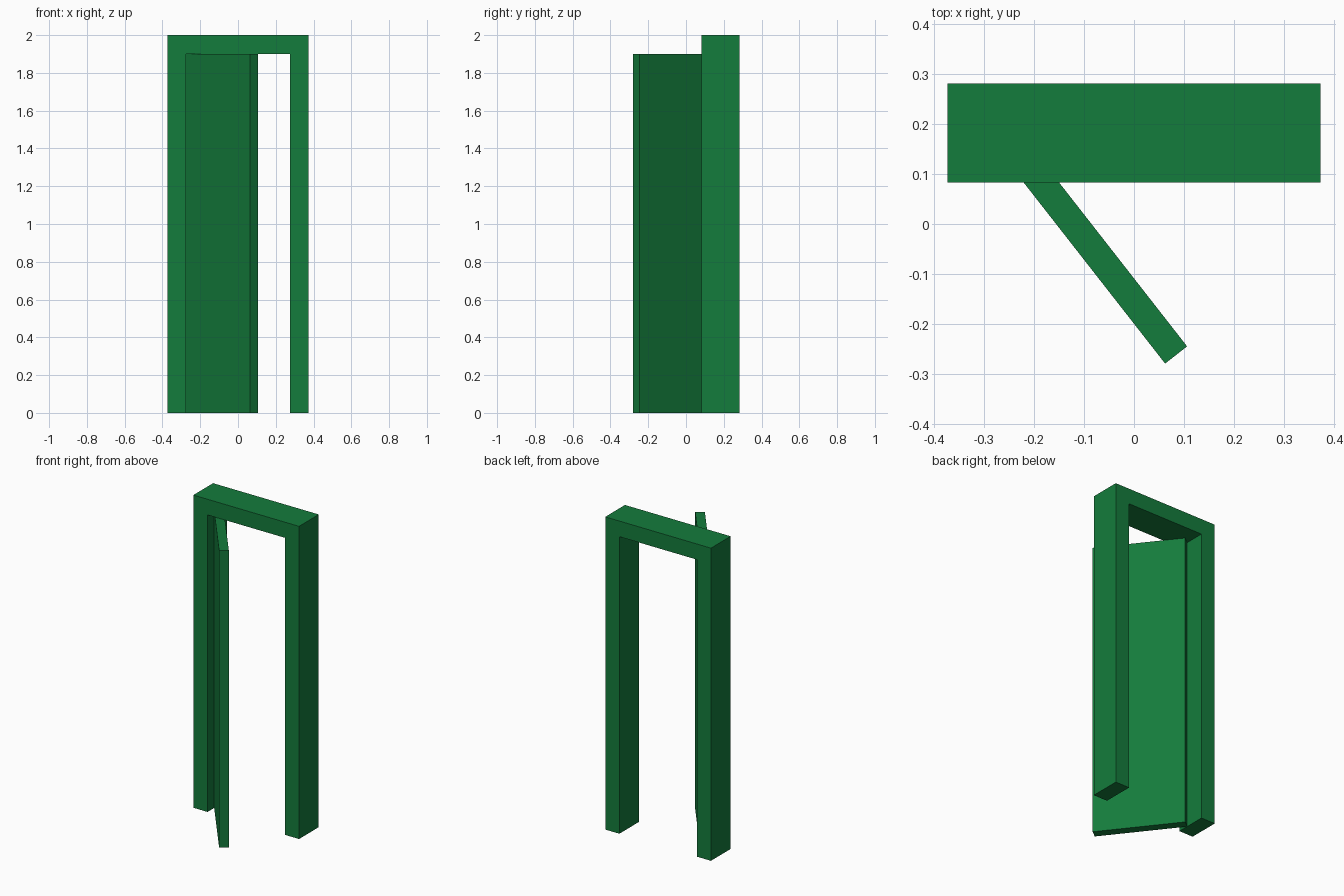
import bpy, bmesh
from math import radians
from mathutils import Matrix

if "Cube" in bpy.data.objects:
    bpy.data.objects.remove(bpy.data.objects["Cube"])

green = bpy.data.materials.new("green_paint")
green.diffuse_color = (0.007, 0.2, 0.045, 1)
green.use_nodes = True
green.node_tree.nodes["Principled BSDF"].inputs["Base Color"].default_value = green.diffuse_color


def extrude_profile(name, points, offset):
    """Make a solid by extruding a flat outline along an offset."""
    mesh = bpy.data.meshes.new(name)
    bm = bmesh.new()
    face = bm.faces.new([bm.verts.new(p) for p in points])
    new = bmesh.ops.extrude_face_region(bm, geom=[face])["geom"]
    verts = [g for g in new if isinstance(g, bmesh.types.BMVert)]
    bmesh.ops.translate(bm, verts=verts, vec=offset)
    bmesh.ops.recalc_face_normals(bm, faces=bm.faces)
    bm.to_mesh(mesh)
    bm.free()
    mesh.materials.append(green)
    obj = bpy.data.objects.new(name, mesh)
    bpy.context.collection.objects.link(obj)
    return obj


# Door frame: two posts and a lintel as one arch outline
W, T, H = 0.374, 0.1, 2.0
FRONT, DEPTH = 0.083, 0.199
half = [(W - T, 0), (W, 0), (W, H)]
left = [(-x, z) for x, z in reversed(half)]
arch = half + left + [(T - W, H - T), (W - T, H - T)]
extrude_profile("door_frame", [(x, FRONT, z) for x, z in arch], (0, DEPTH, 0))

# Door leaf: fills the opening when closed, swung open about its left edge
LEAF, THICK = 2 * (W - T), 0.056
leaf = [(0, 0, 0), (LEAF, 0, 0), (LEAF, THICK, 0), (0, THICK, 0)]
door = extrude_profile("door_leaf", leaf, (0, 0, H - T))
door.matrix_world = (Matrix.Translation((-0.275, 0.152, 0))
                     @ Matrix.Rotation(radians(-52), 4, 'Z'))
